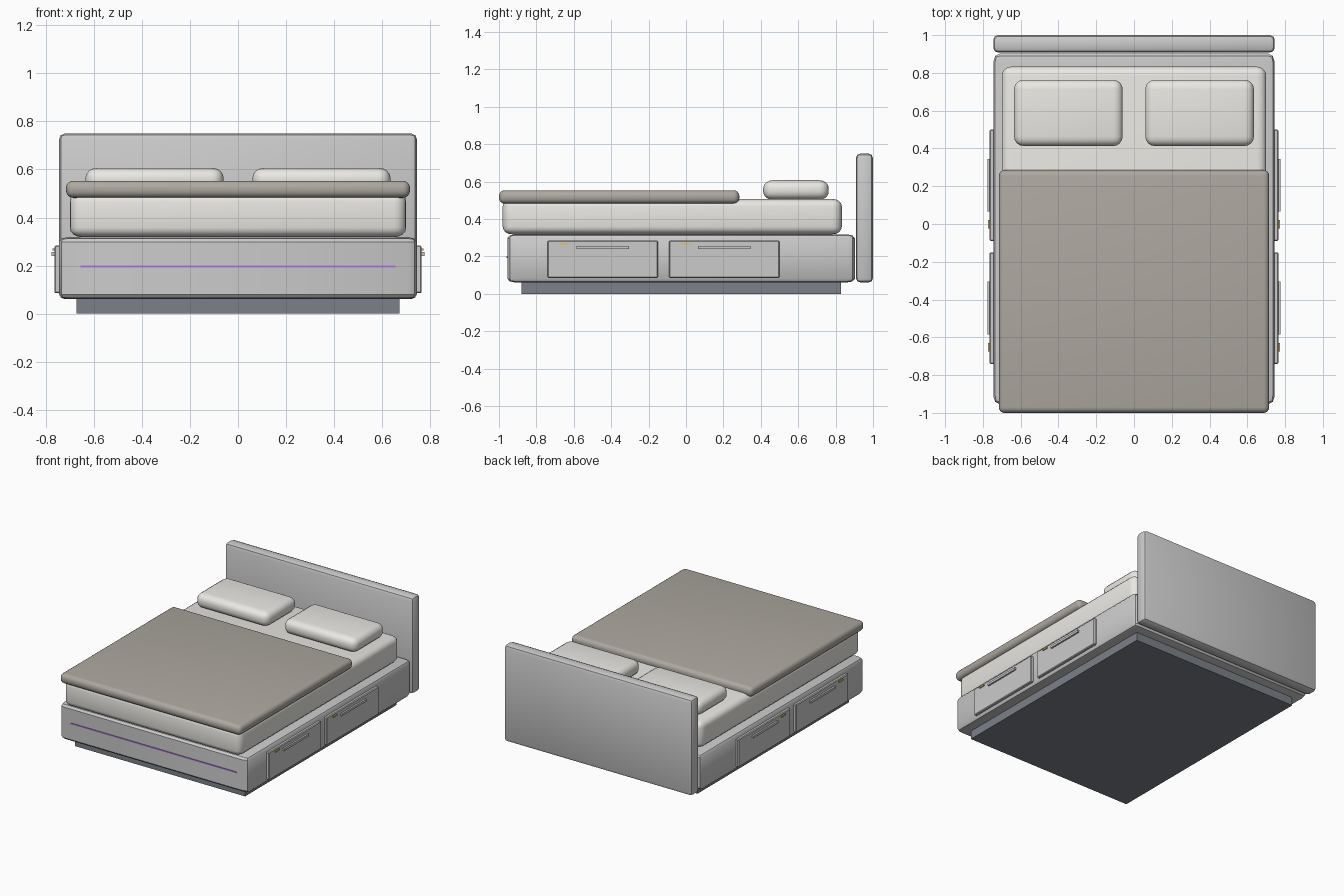
import bpy, bmesh, math
from mathutils import Vector

if "Cube" in bpy.data.objects:
    bpy.data.objects.remove(bpy.data.objects["Cube"])


def material(name, rgb):
    m = bpy.data.materials.new(name)
    m.diffuse_color = (*rgb, 1)
    m.use_nodes = True
    m.node_tree.nodes["Principled BSDF"].inputs["Base Color"].default_value = m.diffuse_color
    return m


LINEN = material("linen", (0.82, 0.81, 0.77))
TAUPE = material("taupe", (0.42, 0.39, 0.35))
DARK = material("dark_plinth", (0.2, 0.22, 0.25))
GOLD = material("gold", (0.8, 0.55, 0.15))
PURPLE = material("purple", (0.5, 0.2, 0.8))


def box(name, x, y, z, bevel=None, segments=2, mat=None):
    """Box from (min, max) ranges, rounded by a bevel size per axis."""
    lo, hi = Vector((x[0], y[0], z[0])), Vector((x[1], y[1], z[1]))
    size = hi - lo
    b = Vector(bevel) if bevel else Vector((1, 1, 1))
    bm = bmesh.new()
    bmesh.ops.create_cube(bm, size=1)
    bmesh.ops.scale(bm, vec=[s / k for s, k in zip(size, b)], verts=bm.verts)
    if bevel:
        bmesh.ops.bevel(bm, geom=bm.edges[:], offset=1, segments=segments,
                        profile=0.5, affect='EDGES')
    bmesh.ops.scale(bm, vec=b, verts=bm.verts)
    bmesh.ops.recalc_face_normals(bm, faces=bm.faces[:])
    for f in bm.faces:
        f.smooth = True
    me = bpy.data.meshes.new(name)
    bm.to_mesh(me)
    bm.free()
    me.set_sharp_from_angle(angle=math.radians(35))
    if mat:
        me.materials.append(mat)
    ob = bpy.data.objects.new(name, me)
    ob.location = (lo + hi) / 2
    bpy.context.collection.objects.link(ob)
    return ob


# Frame: recessed plinth, storage base, headboard
box("plinth", (-0.672, 0.672), (-0.88, 0.83), (0, 0.075), mat=DARK)
box("base", (-0.745, 0.745), (-0.955, 0.903), (0.06, 0.318), (0.035, 0.045, 0.02))
box("headboard", (-0.745, 0.745), (0.908, 1.0), (0.06, 0.75), (0.025, 0.025, 0.025))

# Bedding
box("mattress", (-0.70, 0.70), (-0.98, 0.833), (0.318, 0.507),
    (0.05, 0.05, 0.04), 4, LINEN)
box("duvet", (-0.716, 0.716), (-1.0, 0.285), (0.482, 0.553),
    (0.03, 0.03, 0.03), 4, TAUPE)
for side, x in (("left", (-0.635, -0.06)), ("right", (0.06, 0.635))):
    box("pillow_" + side, x, (0.413, 0.763), (0.503, 0.607),
        (0.05, 0.05, 0.042), 4, LINEN)

# Light strip across the foot end
box("light_strip", (-0.655, 0.655), (-0.96, -0.95), (0.192, 0.2), mat=PURPLE)

# Two drawers per side, each with a handle and a small tag
for side, s in (("left", -1), ("right", 1)):
    def out(a, b):
        return tuple(sorted((s * a, s * b)))
    for tag, c in (("front", -0.445), ("back", 0.205)):
        n = f"{side}_{tag}"
        box("drawer_" + n, out(0.735, 0.764), (c - 0.295, c + 0.295),
            (0.085, 0.284), (0.005, 0.005, 0.005), 1)
        box("handle_" + n, out(0.76, 0.776), (c - 0.14, c + 0.14), (0.24, 0.256))
        box("tag_" + n, out(0.76, 0.772), (c - 0.23, c - 0.185),
            (0.262, 0.272), mat=GOLD)
